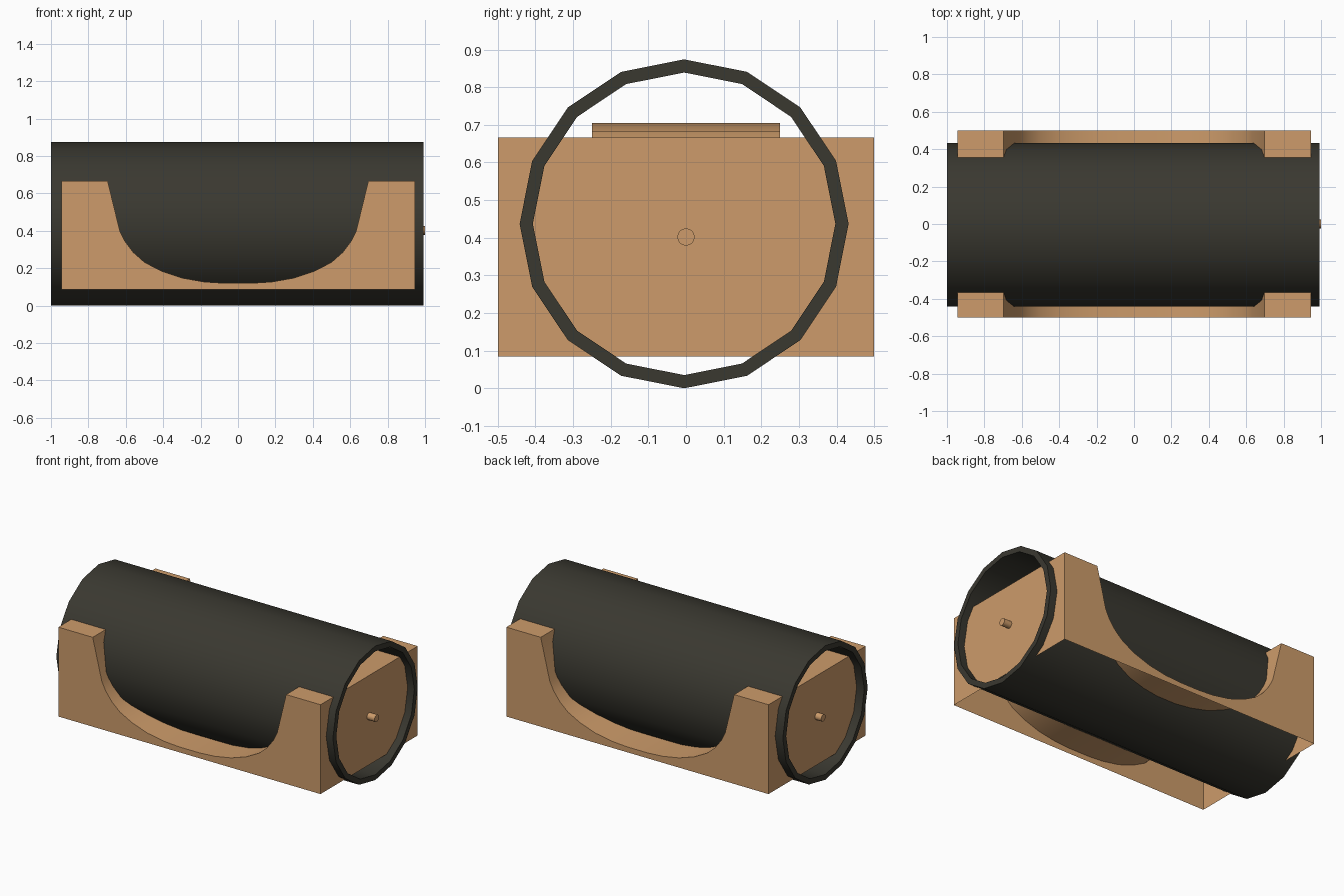
import bpy, math

if "Cube" in bpy.data.objects:
    bpy.data.objects.remove(bpy.data.objects["Cube"])


def material(name, rgb):
    m = bpy.data.materials.new(name)
    m.diffuse_color = (*rgb, 1)
    m.use_nodes = True
    m.node_tree.nodes["Principled BSDF"].inputs["Base Color"].default_value = m.diffuse_color
    return m


TAN = material("tan wood", (0.61, 0.33, 0.145))
DARK = material("dark olive", (0.042, 0.040, 0.030))


def make(name, verts, faces, mat, smooth=None):
    me = bpy.data.meshes.new(name)
    me.from_pydata(verts, [], faces)
    me.materials.append(mat)
    ob = bpy.data.objects.new(name, me)
    bpy.context.collection.objects.link(ob)
    if smooth:
        bpy.ops.object.select_all(action='DESELECT')
        ob.select_set(True)
        bpy.context.view_layer.objects.active = ob
        bpy.ops.object.shade_smooth_by_angle(angle=math.radians(smooth))
    return ob


def cylinder(name, r, length, loc, rot, sides=16):
    bpy.ops.mesh.primitive_cylinder_add(vertices=sides, radius=r, depth=length,
                                        location=loc, rotation=rot)
    ob = bpy.context.object
    ob.name = name
    ob.data.materials.append(TAN)
    bpy.ops.object.shade_smooth_by_angle(angle=math.radians(40))
    return ob


# Hollow 16-sided tube: a rectangular wall section swept round the x axis
N = 16
R, RI, X0, X1, ZC = 0.437, 0.402, -1.0, 0.993, 0.437
section = [(X0, R), (X1, R), (X1, RI), (X0, RI)]
verts, faces = [], []
for i in range(N):
    a = math.tau * i / N
    verts += [(x, -0.005 + r * math.sin(a), ZC + r * math.cos(a)) for x, r in section]
    j = (i + 1) % N
    for k in range(4):
        n = (k + 1) % 4
        faces.append((i * 4 + k, j * 4 + k, j * 4 + n, i * 4 + n))
make("tube", verts, faces, DARK, 40)

# Cradle: scooped profile drawn across y, open underneath
half = [(-0.945, 0.085), (-0.945, 0.667), (-0.697, 0.667), (-0.632, 0.40),
        (-0.605, 0.345), (-0.56, 0.285), (-0.50, 0.232), (-0.41, 0.185),
        (-0.30, 0.148), (-0.18, 0.127), (-0.07, 0.12)]
profile = half + [(-x, z) for x, z in reversed(half)]
n = len(profile)
verts = [(x, y, z) for y in (-0.5, 0.5) for x, z in profile]
faces = [tuple(reversed(range(n))), tuple(range(n, 2 * n))]
faces += [(i, i + 1, n + i + 1, n + i) for i in range(n - 1)]
make("cradle", verts, faces, TAN, 30)

# Drum inside the tube, and the axle pin poking out of both end walls
cylinder("inner_drum", 0.305, 0.5, (0, 0, 0.40), (math.pi / 2, 0, 0))
cylinder("axle_pin", 0.023, 1.99, (0.005, 0, 0.402), (0, math.pi / 2, 0))
